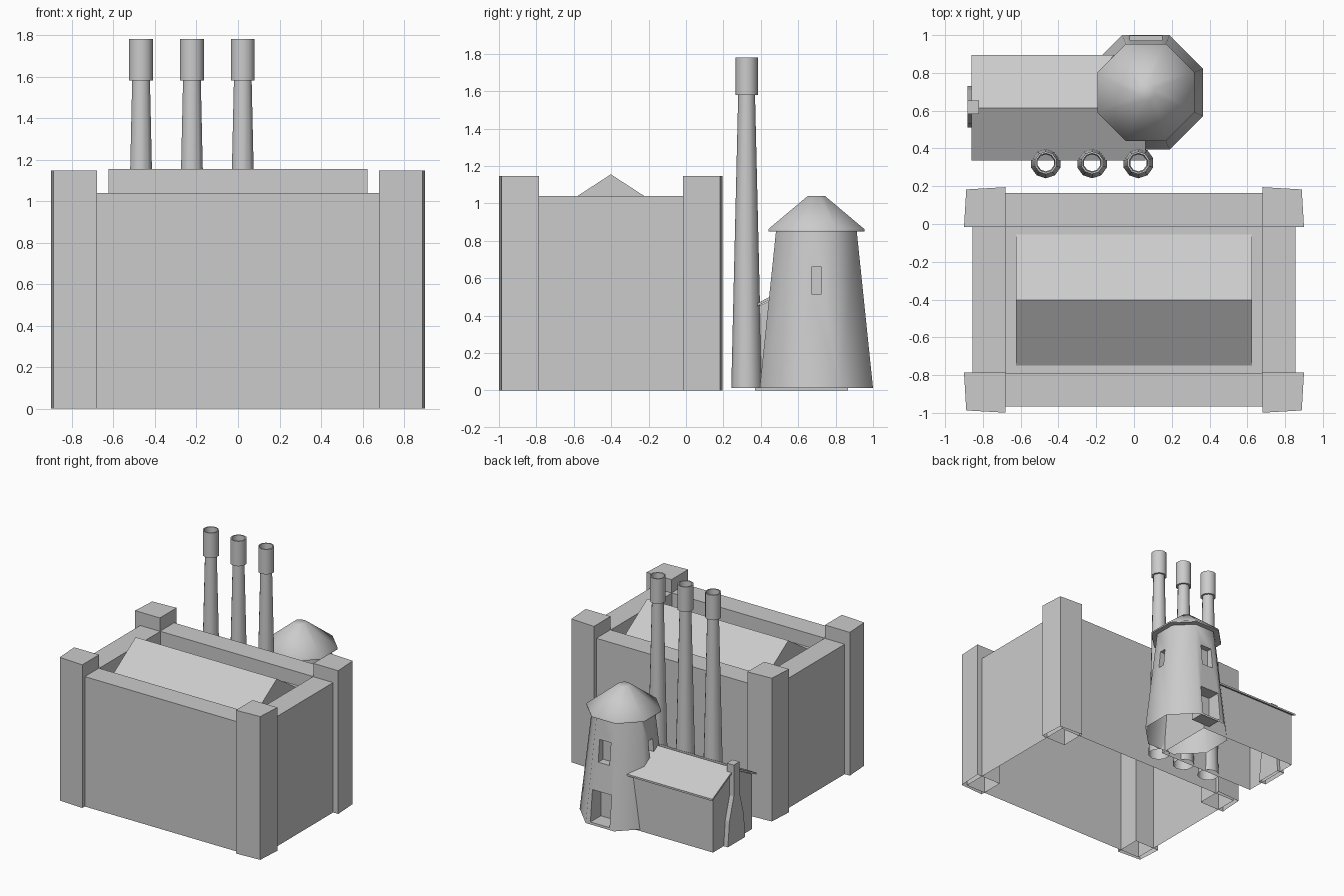
import bpy, bmesh, math
from mathutils import Matrix

if "Cube" in bpy.data.objects:
    bpy.data.objects.remove(bpy.data.objects["Cube"])


def finish(name, bm, smooth=None):
    bmesh.ops.recalc_face_normals(bm, faces=bm.faces)
    me = bpy.data.meshes.new(name)
    bm.to_mesh(me)
    bm.free()
    ob = bpy.data.objects.new(name, me)
    bpy.context.collection.objects.link(ob)
    if smooth:
        shade(ob, smooth)
    return ob


def shade(ob, deg):
    bpy.ops.object.select_all(action='DESELECT')
    ob.select_set(True)
    bpy.context.view_layer.objects.active = ob
    bpy.ops.object.shade_smooth_by_angle(angle=math.radians(deg))


def box(name, x0, x1, y0, y1, z0, z1):
    return prism(name, [(y0, z0), (y1, z0), (y1, z1), (y0, z1)], x0, x1)


def extrude(bm, face, vec, keep=True):
    r = bmesh.ops.extrude_face_region(bm, geom=[face], use_keep_orig=keep)
    vs = [v for v in r['geom'] if isinstance(v, bmesh.types.BMVert)]
    bmesh.ops.translate(bm, verts=vs, vec=vec)


def prism(name, yz, x0, x1, open_bottom=False):
    """Extrude a y/z outline along x."""
    bm = bmesh.new()
    f = bm.faces.new([bm.verts.new((x0, y, z)) for y, z in yz])
    extrude(bm, f, (x1 - x0, 0, 0))
    bmesh.ops.recalc_face_normals(bm, faces=bm.faces)
    if open_bottom:
        drop_bottom(bm)
    return finish(name, bm)


def drop_bottom(bm):
    low = [f for f in bm.faces if all(v.co.z < 0.02 for v in f.verts)]
    bmesh.ops.delete(bm, geom=low, context='FACES')


def lathe(name, profile, sides, cx, cy, caps=False, smooth=50):
    """Stack rings of (radius, z); flat sides face the axes."""
    bm = bmesh.new()
    rings = []
    for r, z in profile:
        rings.append([bm.verts.new((cx + r * math.cos((i + .5) * math.tau / sides),
                                    cy + r * math.sin((i + .5) * math.tau / sides), z))
                      for i in range(sides)])
    for a, b in zip(rings, rings[1:]):
        for i in range(sides):
            j = (i + 1) % sides
            bm.faces.new((a[i], a[j], b[j], b[i]))
    if caps:
        bm.faces.new(rings[0])
        bm.faces.new(rings[-1])
    return finish(name, bm, smooth)


# Main hall: open-bottomed shell with a sunken top behind a thick parapet
bm = bmesh.new()
bmesh.ops.create_cube(bm, size=1, matrix=Matrix.Translation((0, -0.402, 0.52))
                      @ Matrix.Diagonal((1.71, 1.13, 1.04, 1)))
top = max(bm.faces, key=lambda f: f.calc_center_median().z)
bmesh.ops.inset_region(bm, faces=[top], thickness=0.178, use_even_offset=True)
extrude(bm, top, (0, 0, -0.11), keep=False)
if top.is_valid:
    bmesh.ops.delete(bm, geom=[top], context='FACES')
drop_bottom(bm)
finish("hall", bm)

# Hall roof
prism("hall_roof", [(-0.748, 0.93), (-0.055, 0.93), (-0.402, 1.155)], -0.625, 0.625)

# Corner pillars with slightly slanted outer faces
for sx in (-1, 1):
    for sy in (-1, 1):
        bm = bmesh.new()
        pts = [(0.68, 0.385), (0.90, 0.385), (0.888, 0.585), (0.68, 0.597)]
        f = bm.faces.new([bm.verts.new((sx * x, -0.402 + sy * y, 0)) for x, y in pts])
        extrude(bm, f, (0, 0, 1.147))
        bmesh.ops.recalc_face_normals(bm, faces=bm.faces)
        drop_bottom(bm)
        finish("corner_pillar", bm)

# Three hollow smokestacks
for x in (-0.467, -0.222, 0.023):
    lathe("smokestack", [(0.082, 0.012), (0.045, 1.58), (0.06, 1.58), (0.06, 1.78),
                         (0.05, 1.78), (0.045, 1.58)], 10, x, 0.324, smooth=40)

# Octagonal tower with cut windows and doorway
TX, TY, K = 0.063, 0.697, 1 / math.cos(math.pi / 8)
tower = lathe("tower", [(0.303 * K, 0.012), (0.215 * K, 0.86)], 8, TX, TY, True)
cutters = [
    box("cut_right_window", TX + 0.19, TX + 0.4, TY - 0.027, TY + 0.027, 0.515, 0.66),
    box("cut_left_window", TX - 0.4, TX - 0.19, TY - 0.027, TY + 0.027, 0.515, 0.66),
    box("cut_back_window", TX - 0.05, TX + 0.05, TY + 0.19, TY + 0.4, 0.50, 0.675),
    box("cut_doorway", TX - 0.085, TX + 0.085, TY + 0.17, TY + 0.4, 0.03, 0.28),
]
bpy.context.view_layer.objects.active = tower
for c in cutters:
    m = tower.modifiers.new("cut", 'BOOLEAN')
    m.operation, m.solver, m.object = 'DIFFERENCE', 'EXACT', c
    bpy.ops.object.modifier_apply(modifier=m.name)
for c in cutters:
    bpy.data.objects.remove(c, do_unlink=True)
bm = bmesh.new()
bm.from_mesh(tower.data)
drop_bottom(bm)
bm.to_mesh(tower.data)
bm.free()
shade(tower, 50)

# Tower roof
lathe("tower_roof", [(0.20 * K, 0.85), (0.257 * K, 0.85), (0.257 * K, 0.862),
                     (0.045 * K, 1.04)], 8, TX, TY, True)

# Side house: walls and thin overhanging roof
prism("house_walls", [(0.37, 0), (0.865, 0), (0.865, 0.44), (0.615, 0.567), (0.37, 0.44)],
      -0.845, 0.03, open_bottom=True)
prism("house_roof", [(0.335, 0.427), (0.615, 0.567), (0.895, 0.427), (0.895, 0.442),
                     (0.615, 0.585), (0.335, 0.442)], -0.86, 0.06)

# House chimney on the gable end
prism("house_chimney", [(0.51, 0), (0.73, 0), (0.71, 0.20), (0.655, 0.38), (0.655, 0.63),
                        (0.582, 0.63), (0.582, 0.38), (0.53, 0.20)], -0.882, -0.82,
      open_bottom=True)
